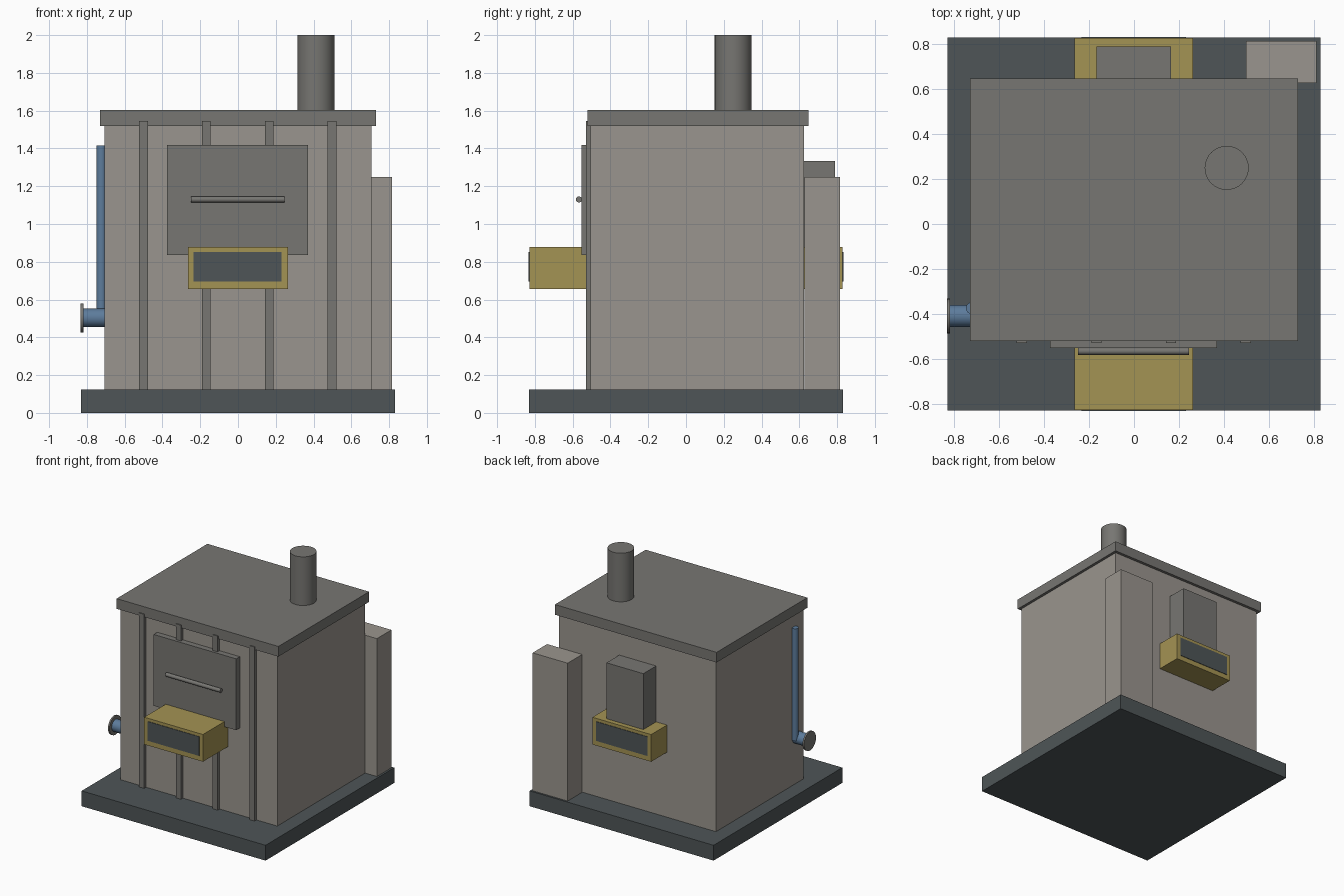
import bpy
import math

if "Cube" in bpy.data.objects:
    bpy.data.objects.remove(bpy.data.objects["Cube"])


def material(name, rgb):
    """Flat colour from 0-255 display values."""
    def linear(c):
        c /= 255
        return c / 12.92 if c <= 0.04045 else ((c + 0.055) / 1.055) ** 2.4
    m = bpy.data.materials.new(name)
    m.diffuse_color = (*[linear(c) for c in rgb], 1)
    m.use_nodes = True
    m.node_tree.nodes["Principled BSDF"].inputs["Base Color"].default_value = m.diffuse_color
    return m


STONE = material("warm_stone", (154, 149, 142))
STEEL = material("grey_steel", (119, 118, 114))
DARK = material("dark_slate", (78, 85, 87))
BRASS = material("ochre_yellow", (164, 147, 83))
BLUE = material("pipe_blue", (93, 124, 156))


def box(name, x, y, z, mat):
    """Box from (min, max) ranges."""
    bpy.ops.mesh.primitive_cube_add(
        size=1, location=[(r[0] + r[1]) / 2 for r in (x, y, z)])
    ob = bpy.context.object
    ob.name = name
    ob.scale = [r[1] - r[0] for r in (x, y, z)]
    bpy.ops.object.transform_apply(location=False, rotation=False, scale=True)
    ob.data.materials.append(mat)
    return ob


def cylinder(name, center, radius, length, mat, axis="z"):
    rot = (0, math.pi / 2, 0) if axis == "x" else (0, 0, 0)
    bpy.ops.mesh.primitive_cylinder_add(
        vertices=32, radius=radius, depth=length, location=center, rotation=rot)
    ob = bpy.context.object
    ob.name = name
    ob.data.materials.append(mat)
    bpy.ops.object.shade_smooth_by_angle(angle=math.radians(35))
    return ob


# Plinth, furnace body and roof slab
box("base_slab", (-0.83, 0.83), (-0.83, 0.83), (0, 0.125), DARK)
box("furnace_body", (-0.708, 0.708), (-0.505, 0.625), (0.125, 1.525), STONE)
box("roof_slab", (-0.73, 0.73), (-0.522, 0.648), (1.52, 1.603), STEEL)
cylinder("chimney", (0.413, 0.25, 1.79), 0.098, 0.42, STEEL)

# Vertical ribs on the front wall
for i in range(4):
    x = -0.5 + i * 0.3325
    box(f"front_rib_{i + 1}", (x - 0.023, x + 0.023), (-0.53, -0.49),
        (0.125, 1.545), STEEL)

# Charging door with its bar handle
box("front_door", (-0.375, 0.37), (-0.552, -0.5), (0.835, 1.417), STEEL)
cylinder("door_handle", (-0.002, -0.567, 1.13), 0.016, 0.495, STEEL, "x")

# Front and rear troughs with dark openings
for name, side, wall in (("front", -1, 0.5), ("rear", 1, 0.62)):
    box(f"{name}_trough", (-0.266, 0.264),
        sorted((side * wall, side * 0.829)), (0.655, 0.877), BRASS)
    box(f"{name}_opening", (-0.235, 0.231),
        sorted((side * 0.826, side * 0.833)), (0.695, 0.852), DARK)

# Rear chute and corner cabinet
box("rear_chute", (-0.168, 0.165), (0.62, 0.79), (0.86, 1.333), STEEL)
box("corner_cabinet", (0.498, 0.814), (0.628, 0.815), (0.125, 1.25), STONE)

# Side pipework
cylinder("riser_pipe", (-0.723, -0.375, 0.957), 0.026, 0.915, BLUE)
cylinder("inlet_pipe", (-0.76, -0.41, 0.503), 0.049, 0.13, BLUE, "x")
cylinder("inlet_flange", (-0.826, -0.41, 0.503), 0.077, 0.014, STEEL, "x")
